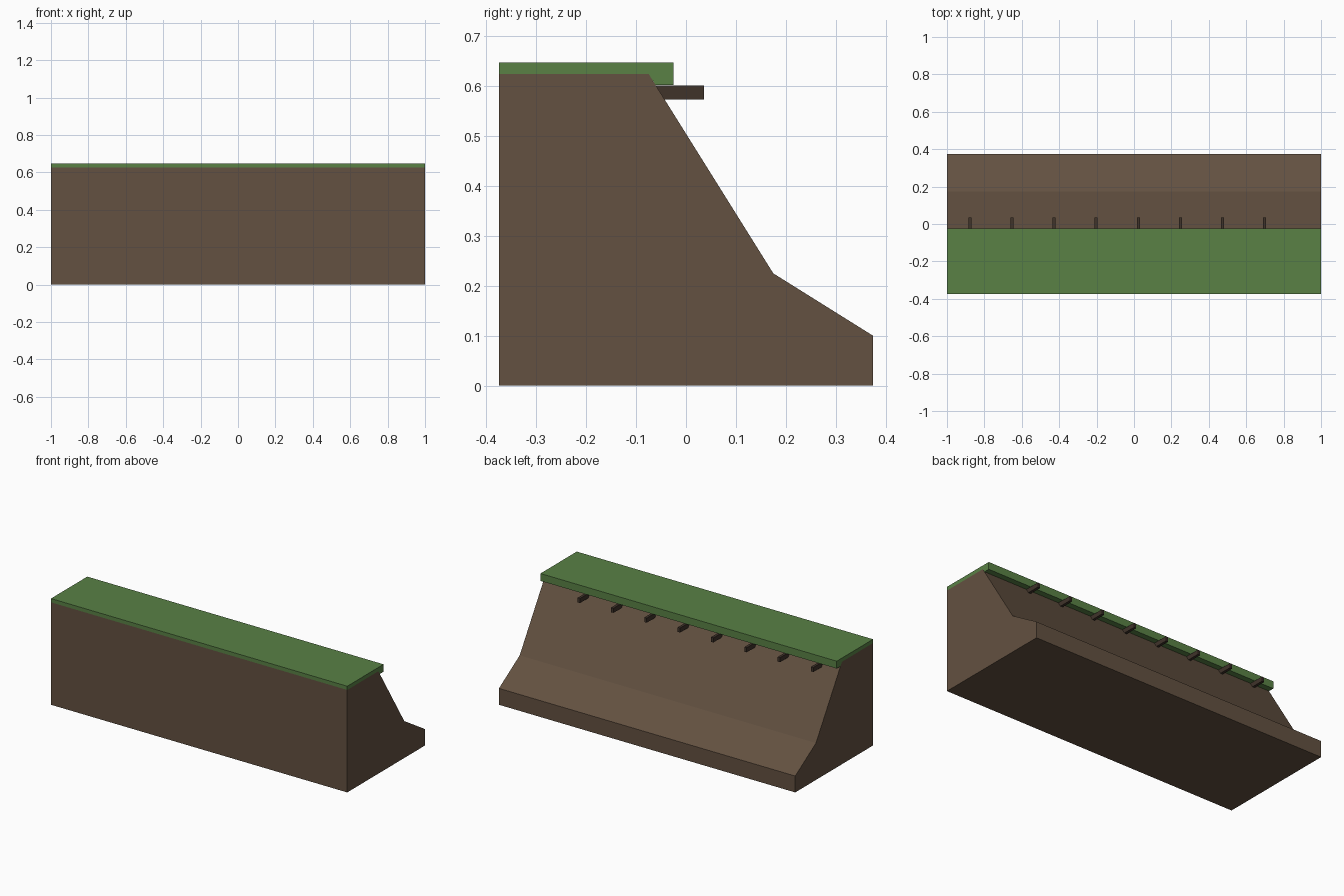
import bpy, bmesh

if "Cube" in bpy.data.objects:
    bpy.data.objects.remove(bpy.data.objects["Cube"])


def material(name, rgb):
    m = bpy.data.materials.new(name)
    m.diffuse_color = (*rgb, 1)
    m.use_nodes = True
    m.node_tree.nodes["Principled BSDF"].inputs["Base Color"].default_value = m.diffuse_color
    return m


def extrude_x(name, profile, x0, x1, mat):
    """Extrude a closed (y, z) profile from x0 to x1."""
    bm = bmesh.new()
    face = bm.faces.new([bm.verts.new((x0, y, z)) for y, z in profile])
    ext = bmesh.ops.extrude_face_region(bm, geom=[face])
    verts = [v for v in ext["geom"] if isinstance(v, bmesh.types.BMVert)]
    bmesh.ops.translate(bm, verts=verts, vec=(x1 - x0, 0, 0))
    bmesh.ops.recalc_face_normals(bm, faces=bm.faces[:])
    mesh = bpy.data.meshes.new(name)
    bm.to_mesh(mesh)
    bm.free()
    mesh.materials.append(mat)
    ob = bpy.data.objects.new(name, mesh)
    bpy.context.collection.objects.link(ob)
    return ob


soil = material("soil", (0.125, 0.082, 0.052))
grass = material("grass", (0.10, 0.22, 0.06))
root = material("root", (0.05, 0.033, 0.023))

# Earth bank: steep slope easing into a foot
extrude_x("earth_bank", [(-0.375, 0), (0.375, 0), (0.375, 0.1), (0.175, 0.225),
                         (-0.075, 0.625), (-0.375, 0.625)], -1, 1, soil)

# Turf slab lying on the bank, its lip overhanging the slope
extrude_x("turf", [(-0.375, 0.625), (-0.075, 0.625), (-0.061, 0.603),
                   (-0.025, 0.603), (-0.025, 0.648), (-0.375, 0.648)], -1, 1, grass)

# Row of roots poking out under the turf
for i in range(8):
    x = -0.877 + 0.225 * i
    extrude_x(f"root_{i + 1}", [(-0.065, 0.574), (0.036, 0.574),
                                (0.036, 0.602), (-0.065, 0.602)],
              x - 0.008, x + 0.008, root)
